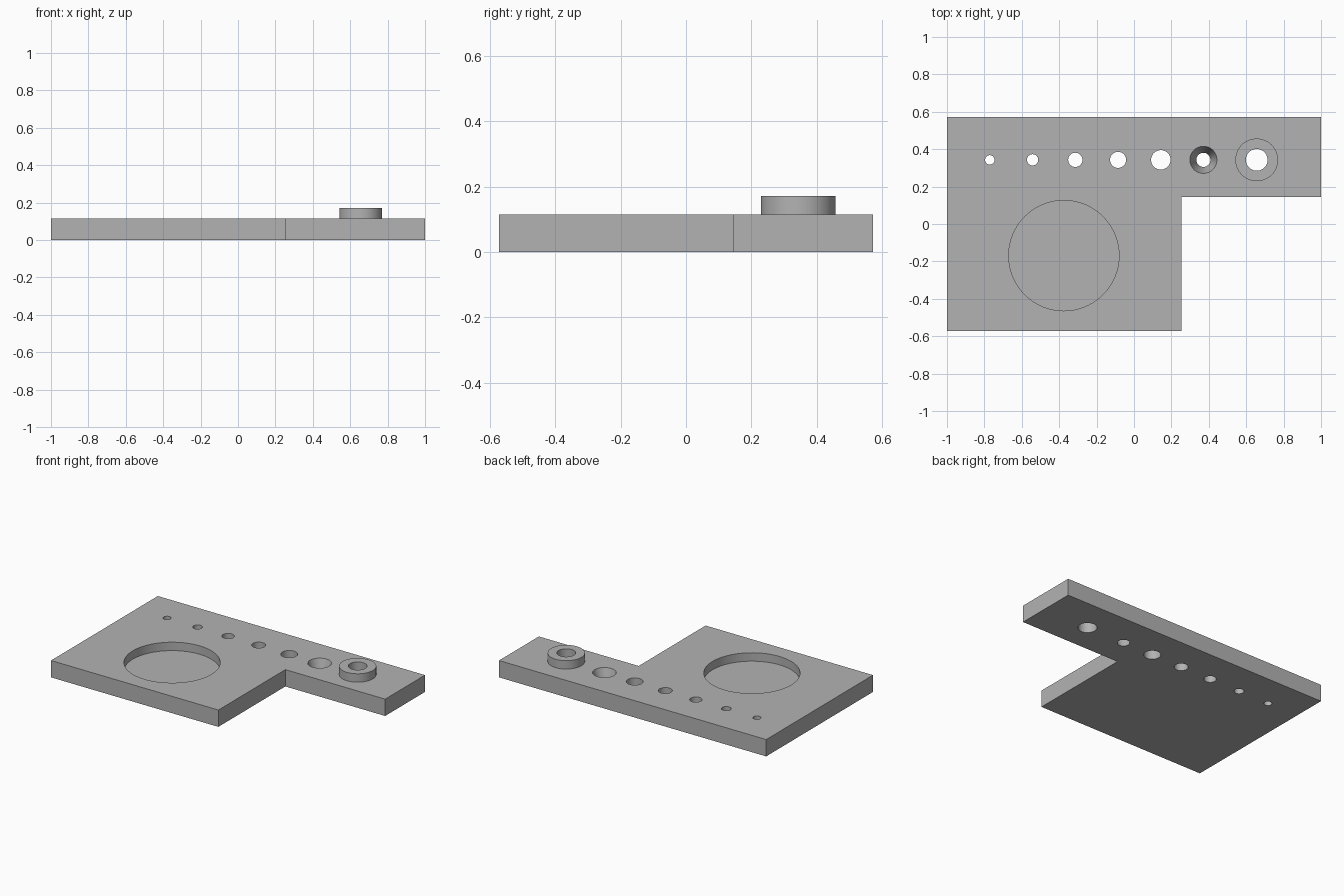
import bpy
import math

old = bpy.data.objects.get("Cube")
if old:
    bpy.data.objects.remove(old, do_unlink=True)

THICK = 0.114
BOSS_TOP = 0.171
ROW_Y = 0.343
BOSS_X = 0.656
SINK_X = 0.371

grey = bpy.data.materials.new("plain grey")
grey.use_nodes = True
colour = (0.45, 0.45, 0.45, 1)
grey.diffuse_color = colour
grey.node_tree.nodes["Principled BSDF"].inputs["Base Color"].default_value = colour


def round_part(name, x, y, z0, z1, r0, r1=None):
    """Upright cylinder or cone from z0 to z1."""
    bpy.ops.mesh.primitive_cone_add(vertices=64, radius1=r0, radius2=r1 or r0,
                                    depth=z1 - z0, location=(x, y, (z0 + z1) / 2))
    obj = bpy.context.object
    obj.name = name
    obj.data.materials.append(grey)
    return obj


def cut(target, cutter):
    mod = target.modifiers.new(cutter.name, "BOOLEAN")
    mod.operation = "DIFFERENCE"
    mod.solver = "EXACT"
    mod.object = cutter
    bpy.context.view_layer.objects.active = target
    bpy.ops.object.modifier_apply(modifier=mod.name)
    bpy.data.objects.remove(cutter, do_unlink=True)


# L-shaped plate extruded from its outline
outline = [(-1, -0.571), (0.253, -0.571), (0.253, 0.145),
           (1, 0.145), (1, 0.571), (-1, 0.571)]
n = len(outline)
verts = [(x, y, z) for z in (0, THICK) for x, y in outline]
faces = [tuple(reversed(range(n))), tuple(range(n, 2 * n))]
faces += [(i, (i + 1) % n, (i + 1) % n + n, i + n) for i in range(n)]
mesh = bpy.data.meshes.new("base_plate")
mesh.from_pydata(verts, [], faces)
mesh.materials.append(grey)
plate = bpy.data.objects.new("base_plate", mesh)
bpy.context.collection.objects.link(plate)

# Raised round boss, joined to the plate
boss = round_part("boss", BOSS_X, ROW_Y, THICK / 2, BOSS_TOP, 0.114)
join = plate.modifiers.new("boss", "BOOLEAN")
join.operation = "UNION"
join.solver = "EXACT"
join.object = boss
bpy.context.view_layer.objects.active = plate
bpy.ops.object.modifier_apply(modifier=join.name)
bpy.data.objects.remove(boss, do_unlink=True)

# Shallow round pocket
cut(plate, round_part("pocket", -0.375, -0.169, THICK / 2, 0.2, 0.295))

# Row of through holes growing in size
for i, radius in enumerate((0.025, 0.03, 0.038, 0.043, 0.052)):
    cut(plate, round_part("hole", -0.771 + i * 0.2286, ROW_Y, -0.1, 0.3, radius))

# Tapered hole, then the hole through the boss
cut(plate, round_part("tapered_hole", SINK_X, ROW_Y, -THICK, 2 * THICK,
                      0.003, 0.107))
cut(plate, round_part("boss_hole", BOSS_X, ROW_Y, -0.1, 0.3, 0.058))

bpy.ops.object.select_all(action="DESELECT")
plate.select_set(True)
bpy.context.view_layer.objects.active = plate
bpy.ops.object.shade_smooth_by_angle(angle=math.radians(30))
